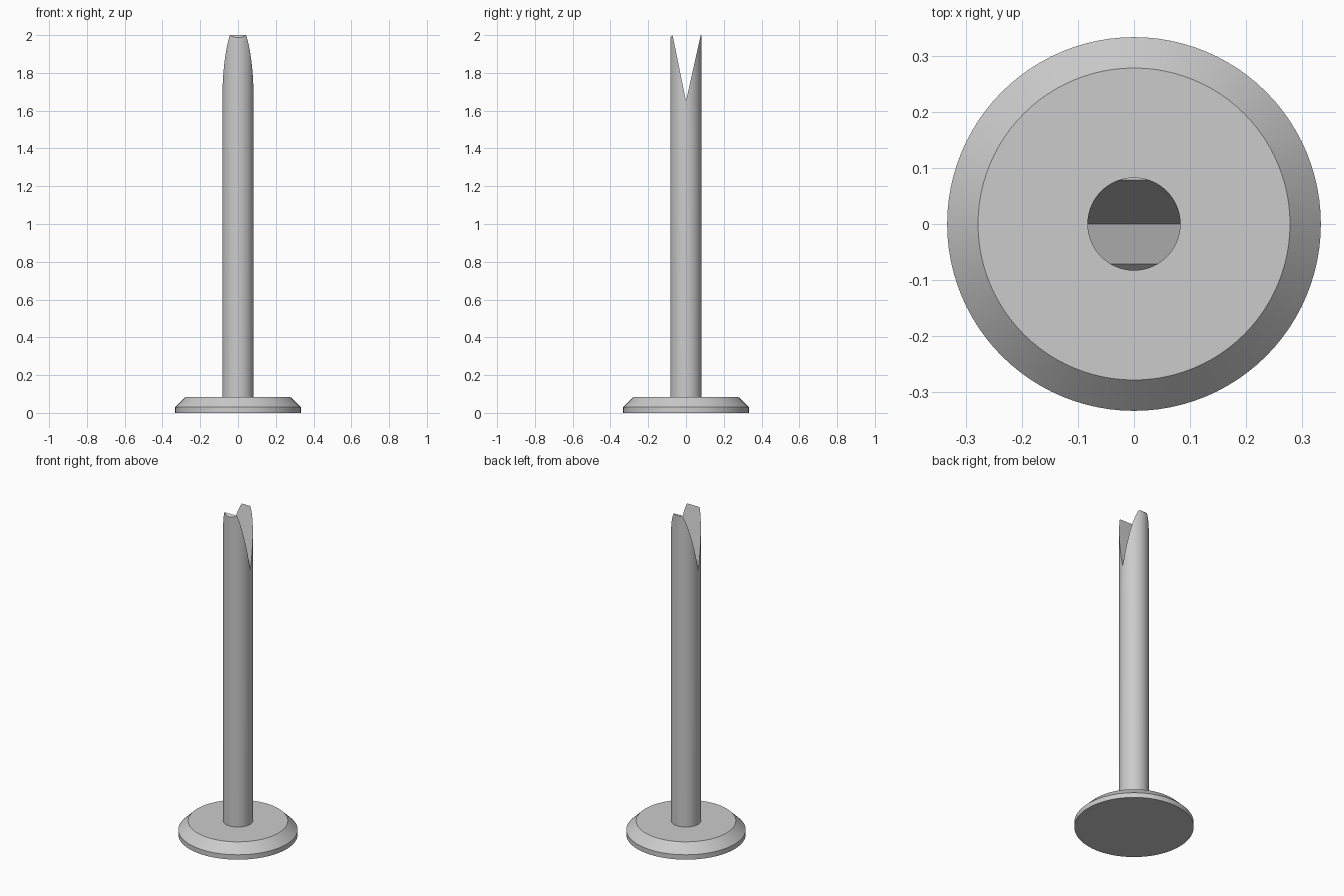
import bpy, bmesh, math

if "Cube" in bpy.data.objects:
    bpy.data.objects.remove(bpy.data.objects["Cube"])

SIDES = 96


def add_object(name, bm):
    bmesh.ops.recalc_face_normals(bm, faces=bm.faces)
    mesh = bpy.data.meshes.new(name)
    bm.to_mesh(mesh)
    bm.free()
    obj = bpy.data.objects.new(name, mesh)
    bpy.context.collection.objects.link(obj)
    return obj


def lathe(name, profile):
    # stack of (radius, z) rings closed with flat caps
    bm = bmesh.new()
    rings = [[bm.verts.new((r * math.cos(2 * math.pi * i / SIDES),
                            r * math.sin(2 * math.pi * i / SIDES), z))
              for i in range(SIDES)] for r, z in profile]
    for a, b in zip(rings, rings[1:]):
        for i in range(SIDES):
            j = (i + 1) % SIDES
            bm.faces.new((a[i], a[j], b[j], b[i]))
    bm.faces.new(rings[0])
    bm.faces.new(rings[-1])
    return add_object(name, bm)


def make_active(obj):
    bpy.ops.object.select_all(action='DESELECT')
    obj.select_set(True)
    bpy.context.view_layer.objects.active = obj


# Chamfered round foot and round shaft
base = lathe("base", [(0.333, 0), (0.333, 0.03), (0.278, 0.084)])
shaft = lathe("shaft", [(0.083, 0.084), (0.083, 2.02)])

# V notch with tips sloping outward, as (y, z) profile
notch = [(0, 1.65), (0.078, 2.0), (0.1, 1.975), (0.1, 2.1),
         (-0.1, 2.1), (-0.1, 1.968), (-0.071, 2.0)]
bm = bmesh.new()
face = bm.faces.new([bm.verts.new((-0.2, y, z)) for y, z in notch])
ext = bmesh.ops.extrude_face_region(bm, geom=[face])
bmesh.ops.translate(bm, vec=(0.4, 0, 0),
                    verts=[v for v in ext["geom"] if isinstance(v, bmesh.types.BMVert)])
cutter = add_object("notch_cutter", bm)
cutter.hide_render = True

# Cut the forked tip
mod = shaft.modifiers.new("notch", 'BOOLEAN')
mod.operation = 'DIFFERENCE'
mod.solver = 'EXACT'
mod.object = cutter
make_active(shaft)
bpy.ops.object.modifier_apply(modifier=mod.name)
bpy.data.objects.remove(cutter, do_unlink=True)

# Smooth round walls, crisp edges
for obj in (base, shaft):
    make_active(obj)
    bpy.ops.object.shade_smooth_by_angle(angle=math.radians(20))
